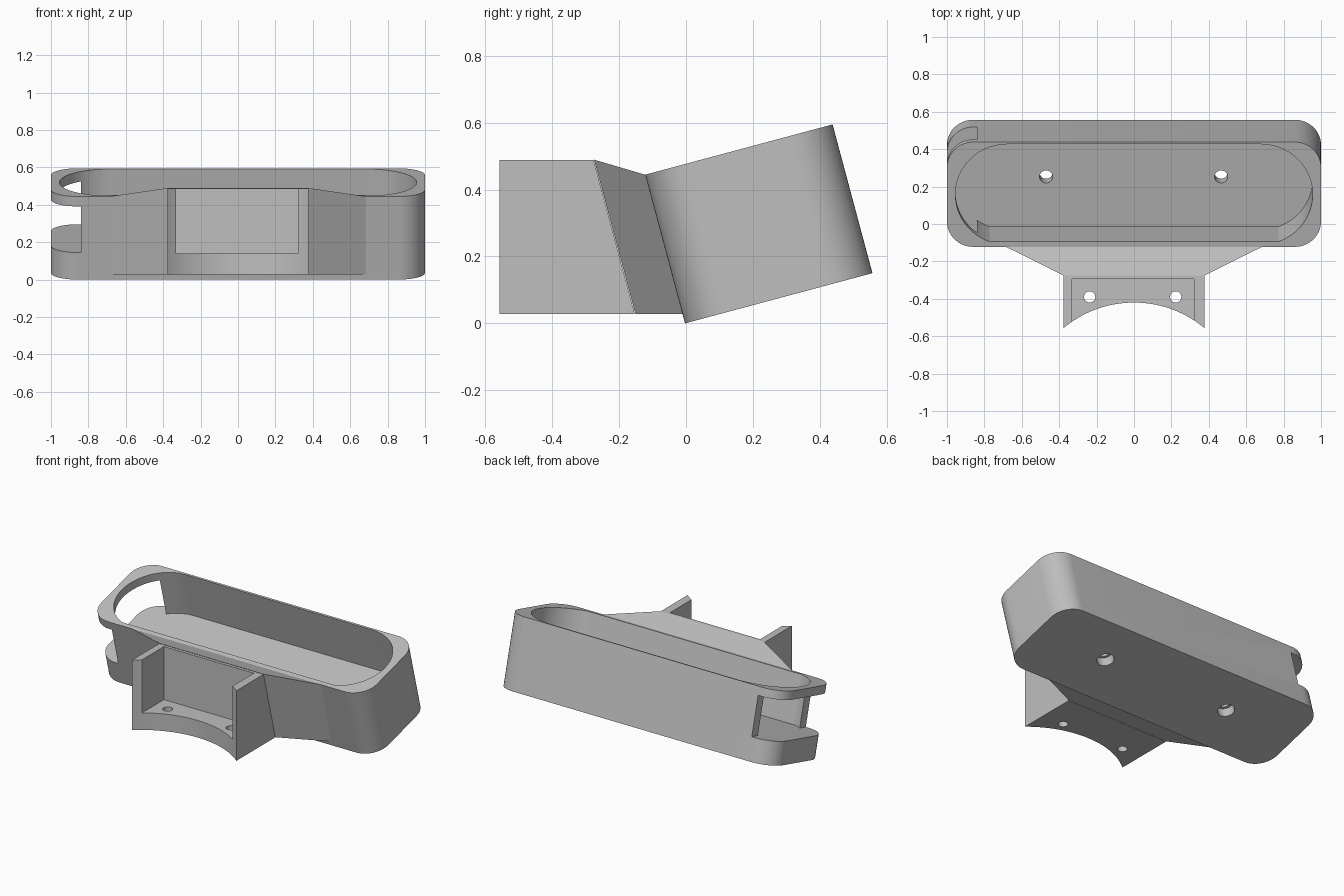
import bpy, bmesh, math
from mathutils import Matrix, Vector

if "Cube" in bpy.data.objects:
    bpy.data.objects.remove(bpy.data.objects["Cube"], do_unlink=True)

TILT = math.radians(15)
DEPTH, HEIGHT, FLOOR = 0.58, 0.46, 0.15
# Tray frame: x across, y along the tilted base, z along the leaning walls
TRAY = Matrix.Translation((0, -0.003, 0)) @ Matrix.Rotation(TILT, 4, "X")
WORLD = Matrix.Identity(4)

gray = bpy.data.materials.new("plain gray")
gray.use_nodes = True
color = (0.52, 0.52, 0.52, 1)
gray.diffuse_color = color
gray.node_tree.nodes["Principled BSDF"].inputs["Base Color"].default_value = color


def finish(name, bm, matrix):
    bmesh.ops.recalc_face_normals(bm, faces=bm.faces)
    bm.transform(matrix)
    mesh = bpy.data.meshes.new(name)
    bm.to_mesh(mesh)
    bm.free()
    mesh.materials.append(gray)
    obj = bpy.data.objects.new(name, mesh)
    bpy.context.collection.objects.link(obj)
    return obj


def prism(name, outline, low, high, matrix=WORLD, axis="Z"):
    """Extrude a 2D outline: (x, y) along Z, or (y, z) along X."""
    bm = bmesh.new()
    place = (lambda a, b: (a, b, low)) if axis == "Z" else (lambda a, b: (low, a, b))
    face = bm.faces.new([bm.verts.new(place(*p)) for p in outline])
    moved = bmesh.ops.extrude_face_region(bm, geom=[face])["geom"]
    step = Vector((0, 0, high - low) if axis == "Z" else (high - low, 0, 0))
    bmesh.ops.translate(bm, vec=step, verts=[v for v in moved if isinstance(v, bmesh.types.BMVert)])
    return finish(name, bm, matrix)


def arc(cx, cy, r, start, end, n):
    angles = [start + (end - start) * i / n for i in range(n + 1)]
    return [(cx + r * math.cos(a), cy + r * math.sin(a)) for a in angles]


def mirrored(half):
    return half + [(-x, y) for x, y in reversed(half)]


def rect(x0, x1, y0, y1):
    return [(x0, y0), (x1, y0), (x1, y1), (x0, y1)]


def disc(x, y, r, n=32):
    return arc(x, y, r, 0, math.tau, n)[:-1]


def cut(target, cutters):
    bpy.context.view_layer.objects.active = target
    for cutter in cutters:
        mod = target.modifiers.new("cut", "BOOLEAN")
        mod.operation, mod.solver, mod.object = "DIFFERENCE", "EXACT", cutter
        bpy.ops.object.modifier_apply(modifier=mod.name)
        bpy.data.objects.remove(cutter, do_unlink=True)


def shade(obj):
    bpy.ops.object.select_all(action="DESELECT")
    obj.select_set(True)
    bpy.context.view_layer.objects.active = obj
    bpy.ops.object.shade_smooth_by_angle(angle=math.radians(15))


# Tray body with rounded corners
R = 0.14
quarter = math.pi / 2
half = arc(1 - R, R, R, -quarter, 0, 14) + arc(1 - R, DEPTH - R, R, 0, quarter, 14)
tray = prism("tray", mirrored(half), 0, HEIGHT, TRAY)

# Long rounded cavity with a flat front wall
r, mid, front = 0.278, DEPTH / 2, 0.029
start = math.asin((front - mid) / r)
cavity = prism("cavity", mirrored(arc(0.677, mid, r, start, quarter, 36)), FLOOR, HEIGHT + 0.1, TRAY)

# Side opening on the right end
opening = prism("opening", rect(-1.2, -0.84, -0.2, DEPTH + 0.2), FLOOR, 0.405, TRAY)

# Counterbored screw holes through the tray floor
holes = []
for x in (-0.47, 0.466):
    holes.append(prism("hole", disc(x, 0.305, 0.035), -0.1, FLOOR + 0.1, TRAY))
    holes.append(prism("counterbore", disc(x, 0.305, 0.052), -0.1, 0.06, TRAY))
cut(tray, [cavity, opening] + holes)
shade(tray)

# Flared neck between tray and mount
BASE, TOP, W = 0.028, 0.488, 0.378
NECK = -0.136
bm = bmesh.new()
for y, w in ((NECK, W), (0, 0.685), (0.012, 0.685)):
    bottom = (BASE - y * math.sin(TILT)) / math.cos(TILT)
    top = HEIGHT - y * 0.61
    for x in (-w, w):
        for z in (bottom, top):
            bm.verts.new((x, y, z))
bmesh.ops.convex_hull(bm, input=bm.verts)
bmesh.ops.dissolve_limit(bm, angle_limit=0.01, verts=bm.verts, edges=bm.edges)
finish("flared_neck", bm, TRAY)

# Mount block with its back leaning along the neck
back_low, back_high = -0.153, -0.276
side = [(-0.56, BASE), (back_low, BASE), (back_high, TOP), (-0.56, TOP)]
mount = prism("mount_bracket", side, -W, W, axis="X")
pocket = prism("pocket", rect(-0.331, 0.322, -0.8, -0.295), 0.14, 0.8)
saddle = prism("saddle", disc(0, -1.008, 0.588, 128), -0.2, 0.8)
screws = [prism("screw_hole", disc(x, -0.39, 0.03), -0.2, 0.3) for x in (-0.237, 0.223)]
cut(mount, [pocket, saddle] + screws)
shade(mount)
